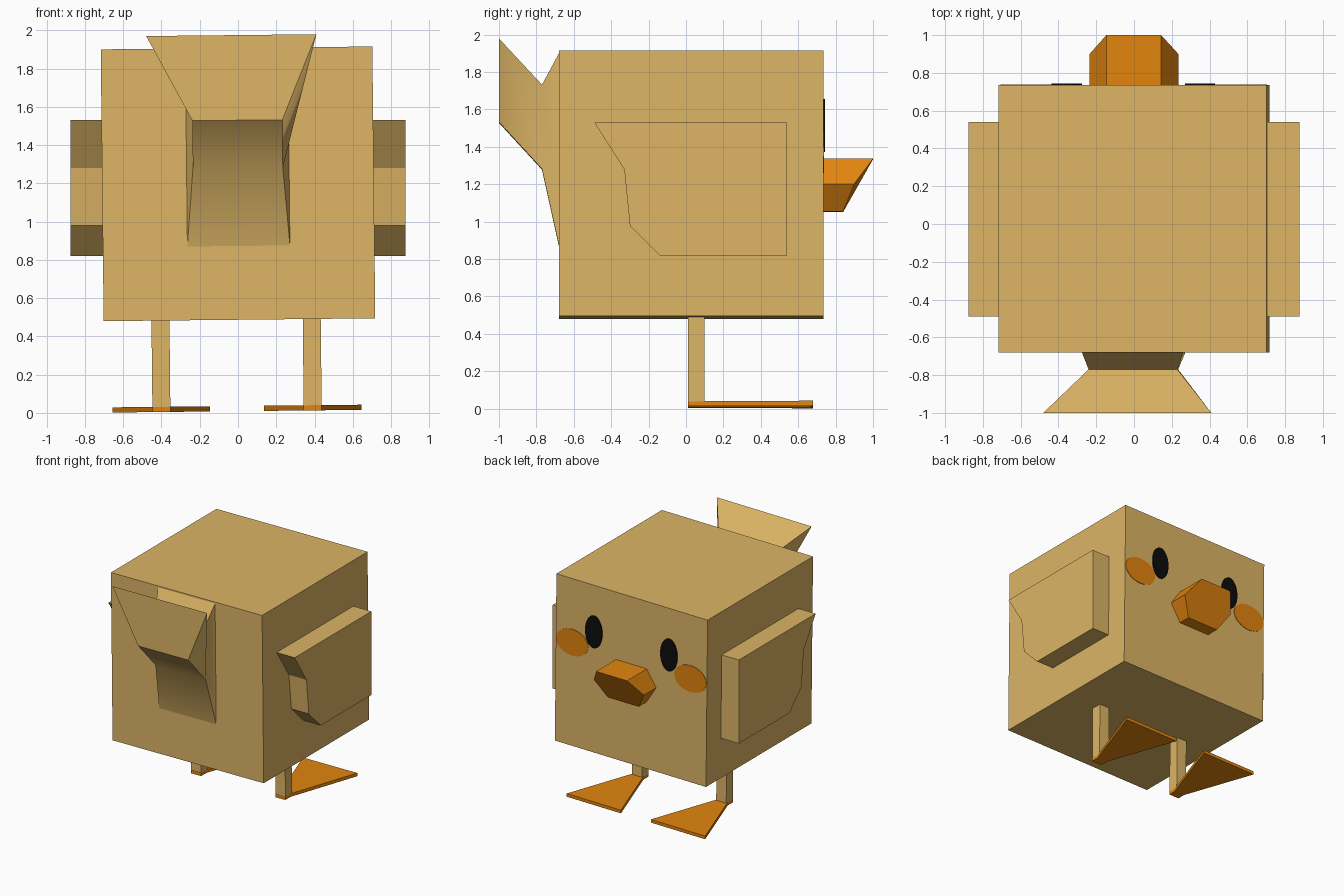
import bpy, bmesh, math
from mathutils import Matrix, Vector

if "Cube" in bpy.data.objects:
    bpy.data.objects.remove(bpy.data.objects["Cube"])


def material(name, r, g, b):
    def lin(c):
        c /= 255
        return c / 12.92 if c <= 0.04045 else ((c + 0.055) / 1.055) ** 2.4
    m = bpy.data.materials.new(name)
    m.diffuse_color = (lin(r), lin(g), lin(b), 1)
    m.use_nodes = True
    m.node_tree.nodes["Principled BSDF"].inputs["Base Color"].default_value = m.diffuse_color
    return m


TAN = material("tan", 221, 181, 102)
ORANGE = material("orange", 226, 133, 15)
BLACK = material("black", 12, 12, 12)

# The whole figure leans very slightly sideways
PIVOT = Vector((0, 0, 1.2))
LEAN = (Matrix.Translation(PIVOT) @ Matrix.Rotation(-0.0106, 4, 'Y')
        @ Matrix.Translation(-PIVOT))


def loft(name, rings, mat, smooth=None, lean=True):
    """Skin a row of equal-length rings and cap both ends."""
    bm = bmesh.new()
    loops = [[bm.verts.new(p) for p in ring] for ring in rings]
    n = len(loops[0])
    for a, b in zip(loops, loops[1:]):
        for i in range(n):
            j = (i + 1) % n
            bm.faces.new((a[i], a[j], b[j], b[i]))
    bm.faces.new(loops[0])
    bm.faces.new(loops[-1])
    bmesh.ops.recalc_face_normals(bm, faces=bm.faces)
    if lean:
        bm.transform(LEAN)
    me = bpy.data.meshes.new(name)
    bm.to_mesh(me)
    bm.free()
    if smooth:
        me.polygons.foreach_set("use_smooth", [True] * len(me.polygons))
        me.set_sharp_from_angle(angle=math.radians(smooth))
    me.materials.append(mat)
    ob = bpy.data.objects.new(name, me)
    bpy.context.collection.objects.link(ob)
    return ob


def box(name, x0, x1, y0, y1, z0, z1, mat):
    return loft(name, [[(x0, y0, z), (x1, y0, z), (x1, y1, z), (x0, y1, z)]
                       for z in (z0, z1)], mat)


def disc(name, x, z, rx, rz, y0, y1, mat):
    angles = [math.tau * i / 32 for i in range(32)]
    return loft(name, [[(x + rx * math.cos(a), y, z + rz * math.sin(a))
                        for a in angles] for y in (y0, y1)], mat)


# Cube body
box("body", -0.71, 0.71, -0.68, 0.735, 0.487, 1.908, TAN)

# Flared tail, lofted from the back of the body to the tip
tail_rings = []
for y, top_left, top_right, low, z0, z1 in (
        (-0.675, -0.27, 0.27, 0.27, 0.85, 1.905),
        (-0.77, -0.235, 0.235, 0.235, 1.28, 1.73),
        (-1.0, -0.472, 0.418, 0.235, 1.53, 1.975)):
    tail_rings.append([(-low, y, z0), (low, y, z0),
                       (top_right, y, z1), (top_left, y, z1)])
loft("tail", tail_rings, TAN, smooth=35)

# Six-sided beak: (half width, height, y of the tip)
half = [(0.145, 1.335, 1.0), (0.235, 1.2, 0.9), (0.145, 1.053, 0.84)]
section = half + [(-x, z, y) for x, z, y in reversed(half)]
loft("beak", [[(x, 0.73, z) for x, z, y in section],
              [(x, y, z) for x, z, y in section]], ORANGE)

wing_profile = [(-0.49, 1.53), (0.54, 1.53), (0.54, 0.82),
                (-0.14, 0.82), (-0.30, 0.98), (-0.33, 1.28)]

for side, s in (("left", -1), ("right", 1)):
    # Wing slab
    loft(side + "_wing", [[(s * x, y, z) for y, z in wing_profile]
                          for x in (0.705, 0.875)], TAN, lean=False)

    # Leg and webbed foot
    cx = -0.413 if s < 0 else 0.378
    box(side + "_leg", cx - 0.047, cx + 0.047, 0.012, 0.10, 0.034, 0.5, TAN)
    outline = [(-0.047, 0.01), (0.047, 0.01), (0.047, 0.08),
               (0.255, 0.68), (-0.255, 0.68), (-0.047, 0.08)]
    loft(side + "_foot", [[(cx + x, y, z) for x, y in outline]
                          for z in (0.009, 0.036)], ORANGE)

    # Eye and cheek plates
    disc(side + "_eye", s * 0.353, 1.513, 0.08, 0.138, 0.734, 0.743, BLACK)
    disc(side + "_cheek", s * 0.555, 1.367, 0.15, 0.112, 0.734, 0.739, ORANGE)
